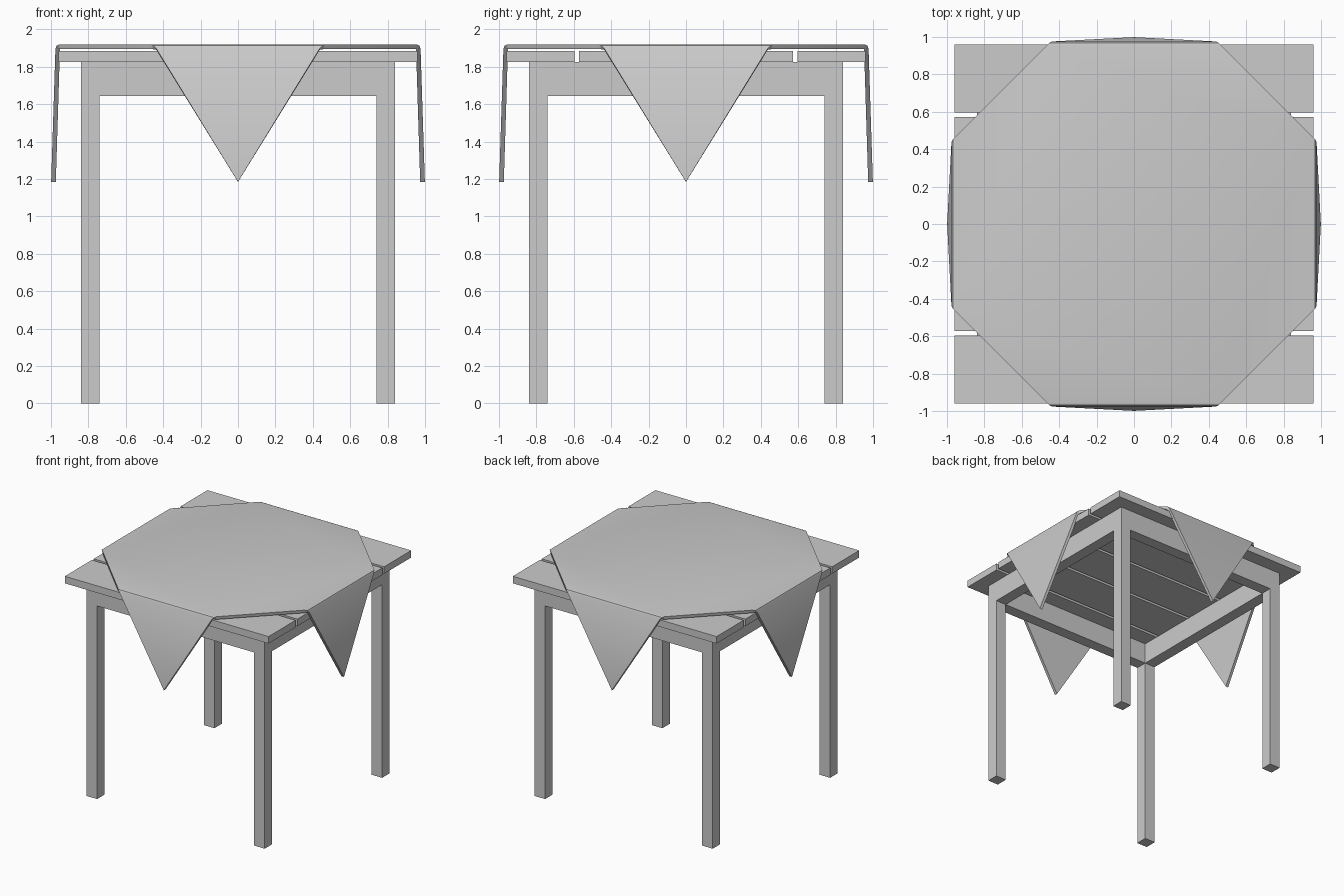
import bpy, bmesh, math
from mathutils import Matrix

if "Cube" in bpy.data.objects:
    bpy.data.objects.remove(bpy.data.objects["Cube"])


def box(name, x0, x1, y0, y1, z0, z1):
    bm = bmesh.new()
    bmesh.ops.create_cube(bm, size=1)
    for v in bm.verts:
        v.co = ((x0 + x1) / 2 + v.co.x * (x1 - x0),
                (y0 + y1) / 2 + v.co.y * (y1 - y0),
                (z0 + z1) / 2 + v.co.z * (z1 - z0))
    return to_object(name, bm)


def to_object(name, bm):
    me = bpy.data.meshes.new(name)
    bm.to_mesh(me)
    bm.free()
    ob = bpy.data.objects.new(name, me)
    bpy.context.collection.objects.link(ob)
    return ob


OUT, INN = 0.84, 0.74          # outer and inner faces of legs and apron
APRON, FRAME_TOP, TOP = 1.645, 1.825, 1.885

# Legs
for sx, side in ((-1, "left"), (1, "right")):
    for sy, end in ((-1, "front"), (1, "back")):
        xs, ys = sorted((sx * INN, sx * OUT)), sorted((sy * INN, sy * OUT))
        box(f"{end}_{side}_leg", *xs, *ys, 0, FRAME_TOP)

# Apron rails, flush with the legs
for s, a, b in ((-1, "front", "left"), (1, "back", "right")):
    r = sorted((s * INN, s * OUT))
    box(f"{a}_apron", -INN, INN, *r, APRON, FRAME_TOP)
    box(f"{b}_apron", *r, -INN, INN, APRON, FRAME_TOP)

# Five top planks with narrow gaps
gap = 0.025
width = (1.92 - 4 * gap) / 5
for i in range(5):
    y = -0.96 + i * (width + gap)
    box(f"plank_{i + 1}", -0.96, 0.96, y, y + width, FRAME_TOP, TOP)

# Tablecloth laid diagonally: rows of (distance out, height, half width)
rows = [(0.955, 1.92, 0.465), (0.969, 1.914, 0.452), (0.976, 1.898, 0.437)]
bm = bmesh.new()
rim = []
for k in range(4):
    rot = Matrix.Rotation(k * math.pi / 2, 3, 'Z')
    pairs = []
    for d, z, w in rows:
        pair = []
        for s in (-1, 1):
            v = bm.verts.new((d, s * w, z))
            v.co = rot @ v.co
            pair.append(v)
        pairs.append(pair)
    tip = bm.verts.new((0.999, 0, 1.185))
    tip.co = rot @ tip.co
    for (a, b), (c, d) in zip(pairs, pairs[1:]):
        bm.faces.new((a, c, d, b))
    bm.faces.new((pairs[-1][0], tip, pairs[-1][1]))
    rim += pairs[0]
bm.faces.new(rim)
bmesh.ops.recalc_face_normals(bm, faces=bm.faces)
bm.faces.ensure_lookup_table()
if bm.faces[-1].normal.z < 0:
    bmesh.ops.reverse_faces(bm, faces=bm.faces)
cloth = to_object("tablecloth", bm)

# Cloth thickness, inward
mod = cloth.modifiers.new("thickness", 'SOLIDIFY')
mod.thickness = 0.025
mod.offset = -1
bpy.context.view_layer.objects.active = cloth
cloth.select_set(True)
bpy.ops.object.modifier_apply(modifier=mod.name)
bpy.ops.object.shade_smooth_by_angle(angle=math.radians(40))
